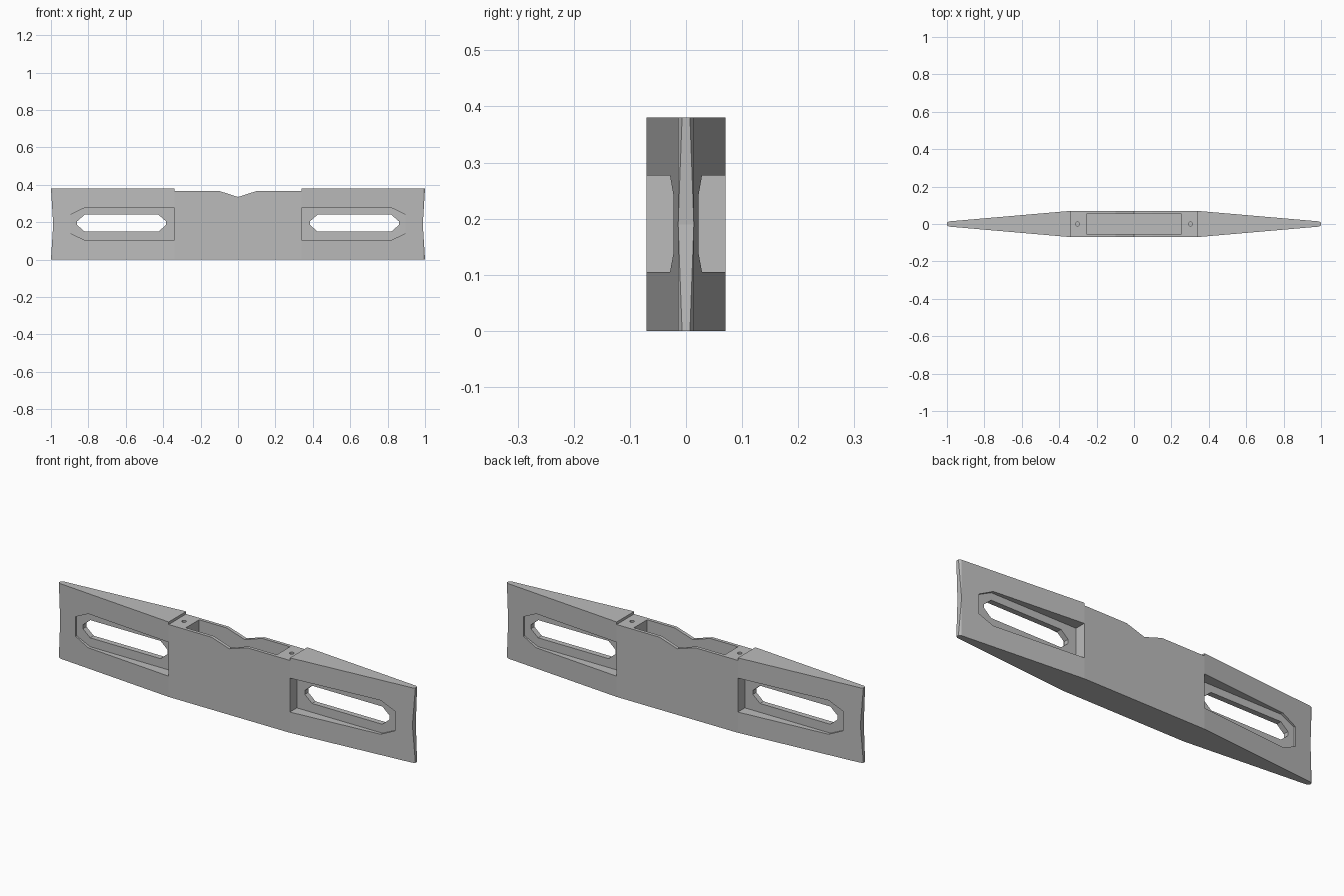
import bpy, bmesh
from mathutils import Vector

cube = bpy.data.objects.get("Cube")
if cube:
    bpy.data.objects.remove(cube, do_unlink=True)

HEIGHT, MID = 0.38, 0.19

grey = bpy.data.materials.new("plain grey")
grey.use_nodes = True
grey.diffuse_color = (0.5, 0.5, 0.5, 1)
grey.node_tree.nodes["Principled BSDF"].inputs["Base Color"].default_value = (0.5, 0.5, 0.5, 1)


def prism(name, outline, axis, low, high):
    """Extrude a 2D outline along y (xz outline) or z (xy outline)."""
    bm = bmesh.new()
    place = (lambda a, b: (a, low, b)) if axis == "y" else (lambda a, b: (a, b, low))
    face = bm.faces.new([bm.verts.new(place(a, b)) for a, b in outline])
    new = bmesh.ops.extrude_face_region(bm, geom=[face])["geom"]
    step = Vector((0, high - low, 0)) if axis == "y" else Vector((0, 0, high - low))
    bmesh.ops.translate(bm, vec=step, verts=[v for v in new if isinstance(v, bmesh.types.BMVert)])
    bmesh.ops.recalc_face_normals(bm, faces=bm.faces)
    mesh = bpy.data.meshes.new(name)
    bm.to_mesh(mesh)
    bm.free()
    mesh.materials.append(grey)
    obj = bpy.data.objects.new(name, mesh)
    bpy.context.collection.objects.link(obj)
    return obj


def cut(target, cutter):
    cutter.hide_render = True
    bpy.context.view_layer.objects.active = target
    mod = target.modifiers.new("cut", "BOOLEAN")
    mod.operation, mod.solver, mod.object = "DIFFERENCE", "EXACT", cutter
    bpy.ops.object.modifier_apply(modifier=mod.name)
    bpy.data.objects.remove(cutter, do_unlink=True)


def rectangle(x, y):
    return [(-x, -y), (x, -y), (x, y), (-x, y)]


# Tapered bar, symmetric in plan, with blunt narrow tips
quarter = [(0.34, 0.07), (0.988, 0.014), (1.0, 0.007)]
half = [(x, -y) for x, y in quarter] + [(x, y) for x, y in reversed(quarter)]
plan = half + [(-x, -y) for x, y in half]
bar = prism("tapered_bar", plan, "z", 0, HEIGHT)

# Lowered middle of the top edge with a shallow V dip
dip = [(-0.34, 0.5), (-0.34, 0.367), (-0.1, 0.367), (0, 0.335),
       (0.1, 0.367), (0.34, 0.367), (0.34, 0.5)]
cut(bar, prism("top_cutter", dip, "y", -0.2, 0.2))

# Long pocket in the top
cut(bar, prism("pocket_cutter", rectangle(0.255, 0.053), "z", 0.2, 0.5))

slot = [(0.385, 0.19), (0.425, 0.15), (0.82, 0.15), (0.86, 0.185),
        (0.86, 0.205), (0.82, 0.24), (0.425, 0.24), (0.385, 0.205)]
slot[0] = (0.385, 0.185)
recess = [(0.34, 0.105), (0.82, 0.105), (0.895, 0.14),
          (0.895, 0.24), (0.82, 0.277), (0.34, 0.277)]
notch = [(1.0063, -0.1), (0.988, MID), (1.0063, 0.48), (1.1, 0.48), (1.1, -0.1)]

for side in (-1, 1):
    def flip(points):
        return [(side * a, b) for a, b in points]
    # Concave tips, recesses on both faces and the through slots
    cut(bar, prism("tip_cutter", flip(notch), "y", -0.2, 0.2))
    for face in (-1, 1):
        cut(bar, prism("recess_cutter", flip(recess), "y", face * 0.014, face * 0.2))
    cut(bar, prism("slot_cutter", flip(slot), "y", -0.2, 0.2))
    # Screw holes beside the pocket
    bpy.ops.mesh.primitive_cylinder_add(vertices=16, radius=0.011, depth=0.3,
                                        location=(side * 0.302, 0, 0.42))
    cut(bar, bpy.context.object)

# Flat faces throughout
for poly in bar.data.polygons:
    poly.use_smooth = False
